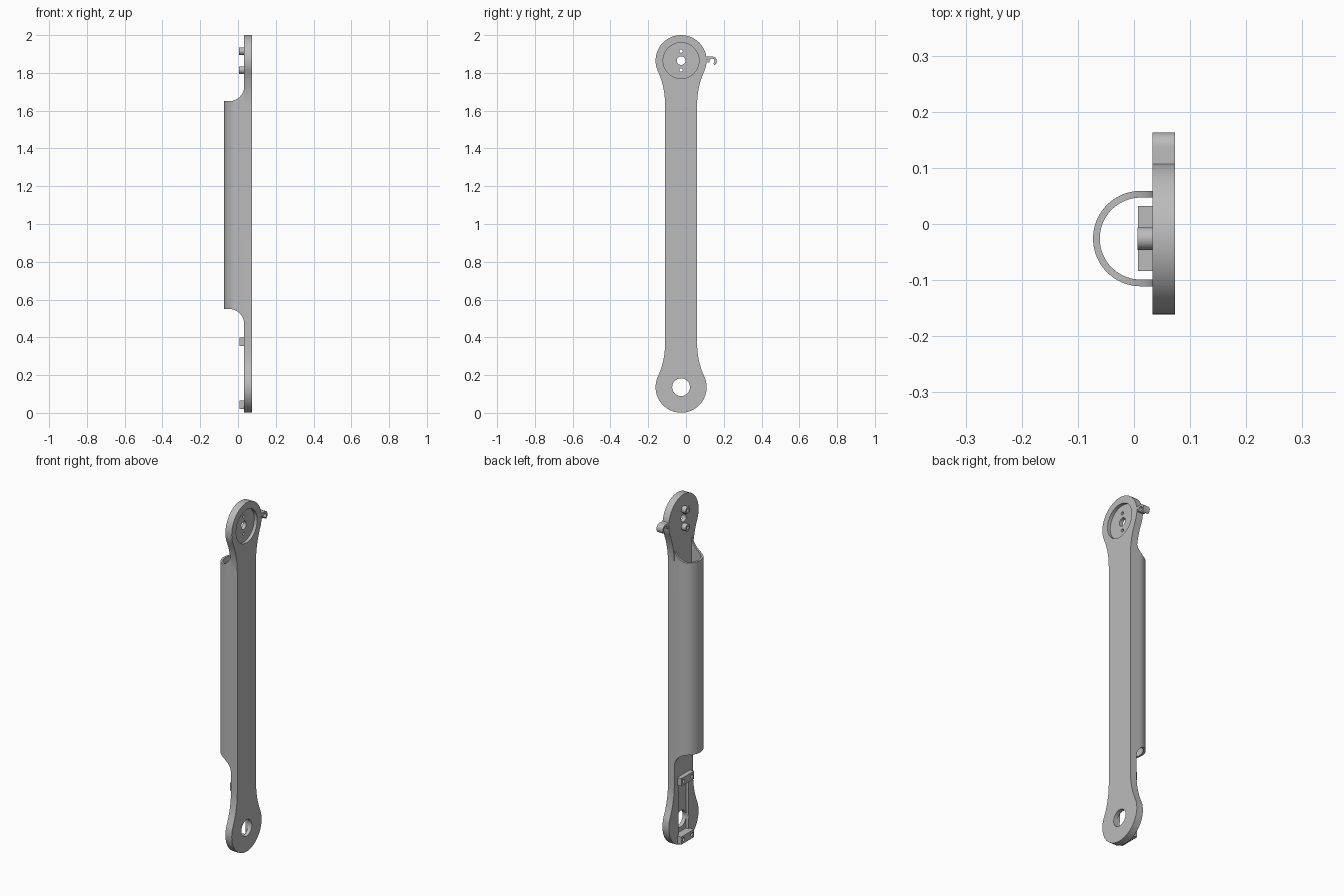
import bpy, bmesh, math
from mathutils import Vector

cube = bpy.data.objects.get("Cube")
if cube:
    bpy.data.objects.remove(cube, do_unlink=True)

grey = bpy.data.materials.new("light_grey")
grey.use_nodes = True
COLOR = (0.5, 0.5, 0.5, 1)
grey.diffuse_color = COLOR
grey.node_tree.nodes["Principled BSDF"].inputs["Base Color"].default_value = COLOR

MID = -0.026            # centre line of the arm in y
BACK, FACE = 0.033, 0.073
LOW, HIGH = 0.136, 1.865  # pivot heights
END_R, HALF = 0.135, 0.085


def arc(cx, cy, r, start, end, n=24):
    """Points along an arc, angles in degrees."""
    return [(cx + r * math.cos(math.radians(start + (end - start) * i / n)),
             cy + r * math.sin(math.radians(start + (end - start) * i / n)))
            for i in range(n + 1)]


def circle(cy, cz, r, n=48):
    return arc(cy, cz, r, 0, 360, n)[:-1]


def prism(name, points, lo, hi, axis="x"):
    """Extrude a 2D outline along an axis; the other two axes hold the outline."""
    place = {"x": lambda a, b: (lo, a, b),
             "y": lambda a, b: (a, lo, b),
             "z": lambda a, b: (a, b, lo)}[axis]
    bm = bmesh.new()
    face = bm.faces.new([bm.verts.new(place(a, b)) for a, b in points])
    grown = bmesh.ops.extrude_face_region(bm, geom=[face])
    shift = Vector([hi - lo if c == axis else 0 for c in "xyz"])
    bmesh.ops.translate(bm, vec=shift,
                        verts=[v for v in grown["geom"] if isinstance(v, bmesh.types.BMVert)])
    bmesh.ops.recalc_face_normals(bm, faces=bm.faces)
    mesh = bpy.data.meshes.new(name)
    bm.to_mesh(mesh)
    bm.free()
    mesh.materials.append(grey)
    obj = bpy.data.objects.new(name, mesh)
    bpy.context.collection.objects.link(obj)
    return obj


def rect(a0, a1, b0, b1):
    return [(a0, b0), (a1, b0), (a1, b1), (a0, b1)]


def activate(obj):
    bpy.ops.object.select_all(action="DESELECT")
    obj.select_set(True)
    bpy.context.view_layer.objects.active = obj


def cut(obj, *cutters):
    for cutter in cutters:
        cutter.hide_render = True
        activate(obj)
        mod = obj.modifiers.new("cut", "BOOLEAN")
        mod.operation, mod.solver, mod.object = "DIFFERENCE", "EXACT", cutter
        bpy.ops.object.modifier_apply(modifier=mod.name)
        bpy.data.objects.remove(cutter, do_unlink=True)


def smooth(obj):
    activate(obj)
    bpy.ops.object.shade_smooth_by_angle(angle=math.radians(30))


# Arm plate: round ends blended into a straight bar by concave fillets
FIL = 0.42
rise = math.sqrt((END_R + FIL) ** 2 - (HALF + FIL) ** 2)
lean = math.degrees(math.atan2(rise, HALF + FIL))
right = arc(HALF + FIL, HIGH - rise, FIL, 180, 180 - lean, 16)
right += arc(0, HIGH, END_R, -lean, 90, 32)[1:]
centre = (LOW + HIGH) / 2
top = right + [(-y, z) for y, z in right[-2::-1]]
outline = top + [(-y, 2 * centre - z) for y, z in top]
plate = prism("arm_plate", [(MID + y, z) for y, z in outline], BACK, FACE)

cut(plate,
    prism("disc_recess", circle(MID, HIGH, 0.095, 64), FACE - 0.018, FACE + 0.1),
    prism("axle_hole", circle(MID, HIGH, 0.023), 0, 0.1),
    prism("pivot_hole", circle(MID, LOW, 0.047), 0, 0.1),
    prism("rear_pocket", rect(MID - 0.046, MID + 0.046, 0.065, 0.355), 0, BACK + 0.018))

# Screw bosses behind the upper pivot, drilled through the plate
for side, z in (("upper", HIGH + 0.05), ("lower", HIGH - 0.05)):
    cut(plate, prism("screw_hole", circle(MID, z, 0.009, 24), 0, 0.1))
    boss = prism(side + "_screw_boss", circle(MID, z, 0.02, 32), 0.006, BACK)
    cut(boss, prism("boss_hole", circle(MID, z, 0.009, 24), -0.1, 0.1))
    smooth(boss)
smooth(plate)

# Mounting blocks above and below the lower pivot
for side, z in (("upper", 0.377), ("lower", 0.043)):
    block = prism(side + "_mount_block", rect(MID - 0.058, MID + 0.058, z - 0.022, z + 0.022),
                  0.007, BACK)
    cut(block, *[prism("block_hole", circle(MID + s * 0.038, z, 0.01, 24), -0.1, 0.02)
                 for s in (-1, 1)])
    smooth(block)

# Half-round sleeve on the back of the bar
ROUND_X = 0.012
WALL = 0.012
outer = [(BACK, MID + HALF)] + arc(ROUND_X, MID, HALF, 90, 270, 48) + [(BACK, MID - HALF)]
inner = [(BACK, MID - HALF + WALL)] + arc(ROUND_X, MID, HALF - WALL, 270, 90, 48) \
    + [(BACK, MID + HALF - WALL)]
SWEEP = 0.08
sleeve = prism("sleeve", outer + inner, 0.55 - SWEEP, 1.65 + SWEEP, "z")

# Swept corners where the sleeve ends meet the plate
for edge, sign in ((1.65, 1), (0.55, -1)):
    sweep = arc(BACK - SWEEP, SWEEP, SWEEP, -90, 0)
    profile = [(-0.2, 0)] + sweep + [(BACK, 0.2), (-0.2, 0.2)]
    cut(sleeve, prism("sleeve_end_cut", [(x, edge + sign * z) for x, z in profile],
                      -0.3, 0.3, "y"))
smooth(sleeve)

# Cable hook on the edge of the upper end
HY, HZ = 0.138, 1.862
hook_outline = [(0.1, HZ + 0.025)] + arc(HY, HZ, 0.025, 90, -60) \
    + arc(HY, HZ, 0.014, -60, 180) + [(HY - 0.014, HZ - 0.006), (HY - 0.025, HZ - 0.006),
                                      (HY - 0.025, HZ + 0.01), (0.1, HZ + 0.01)]
smooth(prism("cable_hook", hook_outline, BACK, FACE))
